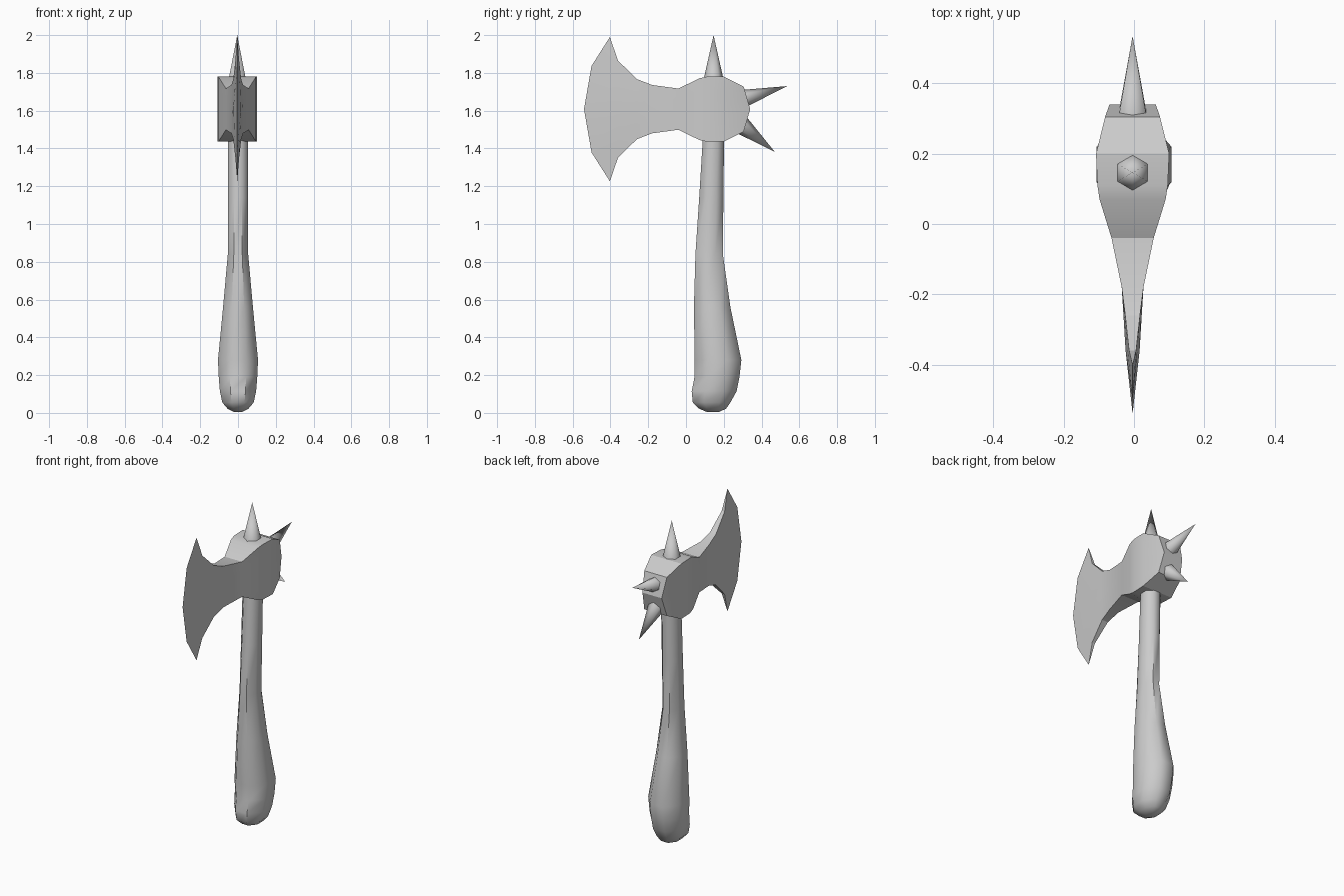
import bpy, bmesh, math
from mathutils import Vector

if "Cube" in bpy.data.objects:
    bpy.data.objects.remove(bpy.data.objects["Cube"])

# One plain grey for the whole model
grey = bpy.data.materials.new("plain_grey")
grey.use_nodes = True
grey.diffuse_color = (0.6, 0.6, 0.6, 1)
bsdf = grey.node_tree.nodes["Principled BSDF"]
bsdf.inputs["Base Color"].default_value = grey.diffuse_color
bsdf.inputs["Roughness"].default_value = 0.8

CX = -0.004      # middle of the head across the model
MID_Z = 1.608    # middle height of the head


def finish(bm, name, angle):
    """Turn the mesh into a smooth-shaded object with sharp corners kept."""
    bmesh.ops.remove_doubles(bm, verts=bm.verts, dist=0.0005)
    bmesh.ops.recalc_face_normals(bm, faces=bm.faces)
    mesh = bpy.data.meshes.new(name)
    bm.to_mesh(mesh)
    bm.free()
    mesh.materials.append(grey)
    obj = bpy.data.objects.new(name, mesh)
    bpy.context.collection.objects.link(obj)
    bpy.ops.object.select_all(action="DESELECT")
    obj.select_set(True)
    bpy.context.view_layer.objects.active = obj
    bpy.ops.object.shade_smooth_by_angle(angle=math.radians(angle))
    return obj


def bridge(bm, a, b):
    for i in range(len(a)):
        j = (i + 1) % len(a)
        bm.faces.new((a[i], a[j], b[j], b[i]))


# Handle: octagonal rings (z, front y, back y, half width)
def build_handle():
    rings = [(0.005, 0.11, 0.175, 0.022), (0.022, 0.07, 0.212, 0.055),
             (0.055, 0.036, 0.235, 0.083), (0.115, 0.03, 0.268, 0.096),
             (0.19, 0.045, 0.283, 0.102), (0.28, 0.046, 0.293, 0.106),
             (0.56, 0.042, 0.235, 0.079), (0.84, 0.05, 0.195, 0.054),
             (1.14, 0.07, 0.198, 0.054), (1.5, 0.092, 0.202, 0.054)]
    bm = bmesh.new()
    loops = []
    grow = 1 / math.cos(math.pi / 8)
    for z, front, back, half in rings:
        loop = []
        for k in range(8):
            a = (k + 0.5) * math.pi / 4
            y = (front + back) / 2 + (back - front) / 2 * grow * math.sin(a)
            loop.append(bm.verts.new((half * grow * math.cos(a), y, z)))
        loops.append(loop)
    for a, b in zip(loops, loops[1:]):
        bridge(bm, a, b)
    bm.faces.new(loops[0])
    bm.faces.new(loops[-1])
    finish(bm, "handle", 50)


# Axe head: stations from back to cutting edge
# (half height, y at rim / shoulder / middle, half width at rim / middle)
def build_head():
    def straight(y, h, rim, mid=None):
        return (h, (y, y, y), (rim, mid or rim))
    stations = [(0.12, (0.305, 0.319, 0.34), (0.078, 0.066)),
                straight(0.2, 0.172, 0.104),
                straight(0.11, 0.172, 0.1),
                straight(0.07, 0.163, 0.094),
                straight(-0.04, 0.109, 0.06),
                straight(-0.18, 0.128, 0.031),
                straight(-0.26, 0.159, 0.021, 0.026),
                straight(-0.36, 0.257, 0.01, 0.02),
                (0.382, (-0.403, -0.5, -0.54), (0, 0))]
    levels = [(1, 0), (0.6, 1), (0, 2), (-0.6, 1), (-1, 0)]
    bm = bmesh.new()
    loops = []
    for h, ys, (rim, mid) in stations:
        sides = []
        for s in (1, -1):
            sides.append([bm.verts.new((CX + s * (mid + (rim - mid) * abs(t)),
                                        ys[i], MID_Z + h * t))
                          for t, i in levels])
        loops.append(sides[0] + sides[1][::-1])
    for a, b in zip(loops, loops[1:]):
        bridge(bm, a, b)
    # back cap, in strips across the two sides
    back = loops[0]
    for k in range(4):
        bm.faces.new((back[k], back[k + 1], back[8 - k], back[9 - k]))
    finish(bm, "axe_head", 20)


# Spikes: six-sided cones from a base point to a tip, in the y-z plane
def build_spike(name, base, tip, radius):
    start, end = Vector((CX, *base)), Vector((CX, *tip))
    axis = (end - start).normalized()
    side = Vector((1, 0, 0))
    up = axis.cross(side)
    bm = bmesh.new()
    ring = []
    for k in range(6):
        a = k * math.pi / 3
        ring.append(bm.verts.new(start + radius * (math.cos(a) * up + math.sin(a) * side)))
    point = bm.verts.new(end)
    for k in range(6):
        bm.faces.new((ring[k], ring[(k + 1) % 6], point))
    bm.faces.new(ring)
    finish(bm, name, 65)


build_handle()
build_head()
build_spike("top_spike", (0.146, 1.76), (0.146, 2.0), 0.054)
build_spike("upper_back_spike", (0.29, 1.66), (0.535, 1.73), 0.05)
build_spike("lower_back_spike", (0.285, 1.53), (0.47, 1.382), 0.052)
